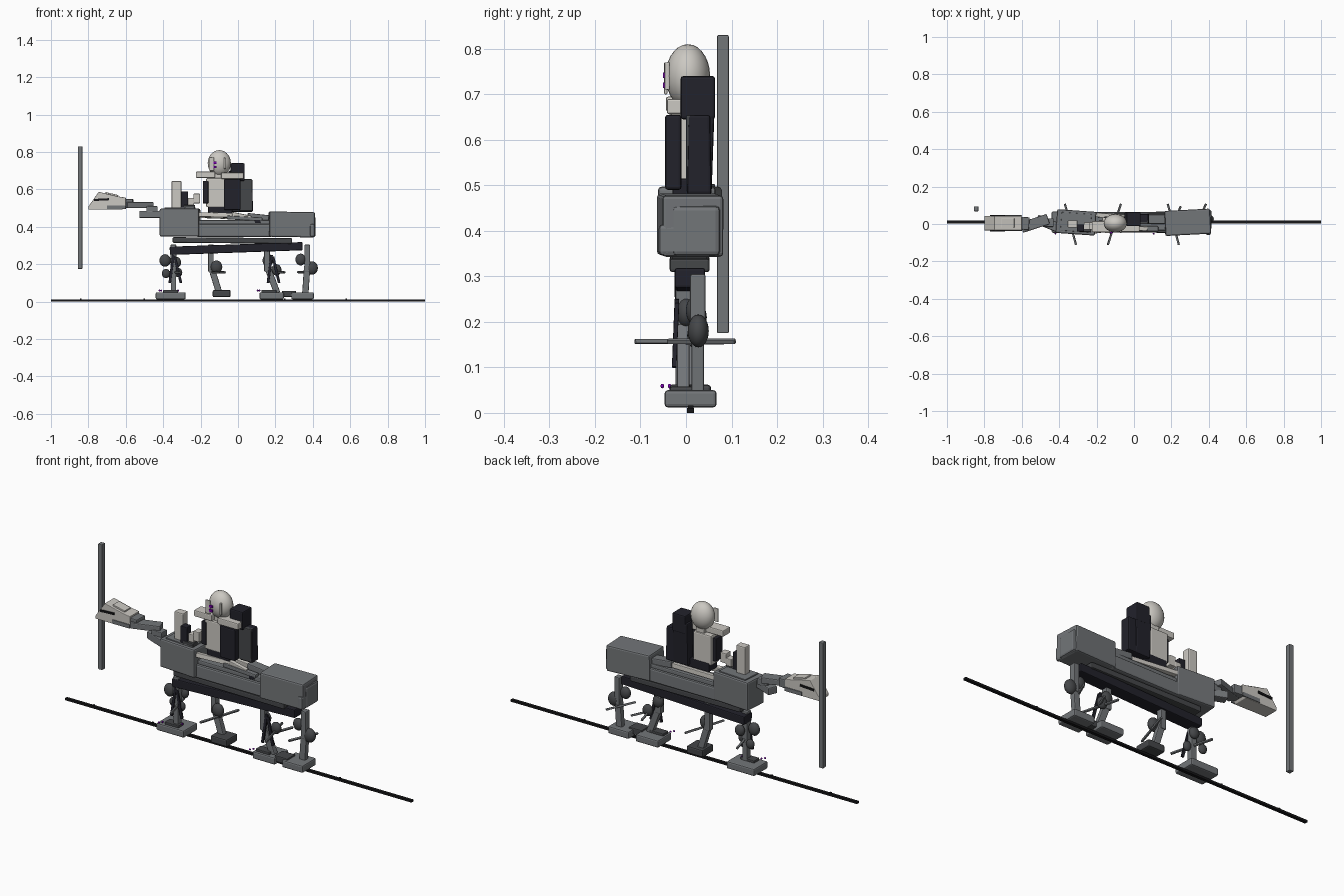
import bpy, bmesh, math
from mathutils import Vector, Matrix


def mat(name, r, g, b):
    m = bpy.data.materials.new(name)
    m.diffuse_color = (r, g, b, 1)
    return m


GREY = mat("steel grey", 0.17, 0.18, 0.19)
LIGHT = mat("bone white", 0.60, 0.58, 0.54)
DARK = mat("dark navy", 0.016, 0.016, 0.024)
BLACK = mat("black", 0.008, 0.008, 0.009)
CHAR = mat("charcoal", 0.06, 0.063, 0.067)
PURPLE = mat("purple", 0.20, 0.0, 0.45)


def finish(bm, name, material, bevel=0.0, smooth=False):
    bmesh.ops.recalc_face_normals(bm, faces=bm.faces)
    me = bpy.data.meshes.new(name)
    for f in bm.faces:
        f.smooth = smooth
    bm.to_mesh(me)
    bm.free()
    me.materials.append(material)
    ob = bpy.data.objects.new(name, me)
    bpy.context.collection.objects.link(ob)
    if bevel:
        b = ob.modifiers.new("bevel", "BEVEL")
        b.width, b.segments = bevel, 2
    return ob


def box(name, x, y, z, material, bevel=0.005, ry=0, rz=0, rx=0, taper=1.0):
    """Box from (min, max) ranges, turned in degrees; taper narrows the top."""
    size = [r[1] - r[0] for r in (x, y, z)]
    mid = Vector([(r[0] + r[1]) / 2 for r in (x, y, z)])
    bm = bmesh.new()
    bmesh.ops.create_cube(bm, size=1)
    for v in bm.verts:
        k = taper if v.co.z > 0 else 1
        v.co = Vector((v.co.x * size[0] * k, v.co.y * size[1] * k, v.co.z * size[2]))
    turn = (Matrix.Rotation(math.radians(rz), 4, 'Z') @ Matrix.Rotation(math.radians(ry), 4, 'Y')
            @ Matrix.Rotation(math.radians(rx), 4, 'X'))
    bmesh.ops.transform(bm, matrix=Matrix.Translation(mid) @ turn, verts=bm.verts)
    return finish(bm, name, material, bevel)


def ball(name, centre, radii, material):
    bm = bmesh.new()
    bmesh.ops.create_uvsphere(bm, u_segments=24, v_segments=14, radius=1)
    for v in bm.verts:
        v.co = Vector([v.co[i] * radii[i] + centre[i] for i in range(3)])
    return finish(bm, name, material, smooth=True)


def bar(name, a, b, width, material, depth=None):
    """Square bar between two points."""
    a, b = Vector(a), Vector(b)
    d = b - a
    bm = bmesh.new()
    bmesh.ops.create_cube(bm, size=1)
    for v in bm.verts:
        v.co = Vector((v.co.x * width, v.co.y * (depth or width), v.co.z * d.length))
    q = Vector((0, 0, 1)).rotation_difference(d).to_matrix().to_4x4()
    bmesh.ops.transform(bm, matrix=Matrix.Translation((a + b) / 2) @ q, verts=bm.verts)
    return finish(bm, name, material, min(width, depth or width) * 0.15)


def prism(name, profile, y0, y1, material, bevel=0.003):
    bm = bmesh.new()
    f = bm.faces.new([bm.verts.new((x, y0, z)) for x, z in profile])
    ext = bmesh.ops.extrude_face_region(bm, geom=[f])
    for v in ext["geom"]:
        if isinstance(v, bmesh.types.BMVert):
            v.co.y = y1
    return finish(bm, name, material, bevel)


# ground rail and free standing pole
box("rail", (-1, 1), (0.002, 0.018), (0, 0.011), BLACK, 0)
for i, x in enumerate((-0.84, -0.5, 0.25, 0.58)):
    box(f"rail_stud_{i}", (x - 0.004, x + 0.004), (0.004, 0.016), (0.01, 0.016), BLACK, 0)
box("pole", (-0.856, -0.832), (0.068, 0.094), (0.175, 0.83), GREY, 0.003)

# mount body
box("chest", (-0.415, -0.205), (-0.055, 0.072), (0.348, 0.497), GREY, 0.008, rz=-4)
box("chest_strip", (-0.39, -0.23), (-0.04, 0.058), (0.495, 0.503), GREY, 0.002, rz=-4)
box("barrel", (-0.22, 0.18), (-0.046, 0.064), (0.345, 0.415), GREY, 0.008)
box("rump", (0.165, 0.408), (-0.058, 0.076), (0.345, 0.48), GREY, 0.008, rz=3, ry=1)
box("rump_plate", (0.39, 0.415), (-0.03, 0.075), (0.345, 0.455), GREY, 0.01)
box("rump_lower_plate", (0.385, 0.411), (-0.06, 0.03), (0.345, 0.415), GREY, 0.01)
box("belly", (-0.35, 0.29), (-0.036, 0.052), (0.312, 0.342), CHAR, 0.006, ry=0.5)
box("underplate", (-0.365, 0.345), (-0.025, 0.042), (0.262, 0.306), DARK, 0.005, ry=-2)

# saddle and seated thighs
box("saddle", (-0.21, 0.17), (-0.035, 0.055), (0.412, 0.436), GREY, 0.006)
box("saddle_rim", (-0.06, 0.13), (-0.04, -0.012), (0.435, 0.455), GREY, 0.005, ry=3)
bar("thigh_front", (-0.21, -0.038, 0.465), (-0.03, -0.015, 0.46), 0.024, LIGHT)
bar("thigh_back", (-0.21, 0.05, 0.46), (0.06, 0.03, 0.45), 0.024, LIGHT)
bar("shin", (-0.03, -0.022, 0.468), (0.07, -0.025, 0.448), 0.022, LIGHT)
box("saddle_clip", (0.09, 0.12), (-0.04, -0.02), (0.42, 0.44), DARK, 0.003)
box("saddle_back", (0.05, 0.165), (0.0, 0.05), (0.434, 0.468), GREY, 0.005, ry=6)

# neck and mount head
box("neck_lower", (-0.525, -0.40), (-0.022, 0.028), (0.447, 0.485), GREY, 0.005, rz=-22)
box("neck_upper", (-0.605, -0.455), (-0.025, 0.032), (0.50, 0.532), GREY, 0.005, rz=18)
box("neck_joint", (-0.49, -0.43), (-0.015, 0.03), (0.475, 0.51), GREY, 0.004)
box("head_rear", (-0.63, -0.56), (-0.03, 0.038), (0.502, 0.548), GREY, 0.005, rz=-4)
prism("mount_head", [(-0.80, 0.508), (-0.80, 0.492), (-0.62, 0.492), (-0.60, 0.515),
                     (-0.60, 0.556), (-0.64, 0.562), (-0.745, 0.587)], -0.034, 0.043, LIGHT)
for side, y in (("front", -0.035), ("back", 0.044)):
    box(f"cheek_{side}", (-0.70, -0.60), (y - 0.003, y + 0.003), (0.495, 0.515), GREY, 0.001)
    box(f"eye_slot_{side}", (-0.77, -0.69), (y - 0.004, y + 0.004), (0.54, 0.551), BLACK, 0, ry=-3)
box("brow", (-0.71, -0.64), (-0.02, 0.03), (0.566, 0.578), LIGHT, 0.002, ry=13)

# posts and boxes on the chest
box("chest_post", (-0.355, -0.302), (-0.02, 0.02), (0.495, 0.645), LIGHT, 0.005)
box("dark_post", (-0.305, -0.267), (-0.04, -0.002), (0.495, 0.59), DARK, 0.004)
box("grip", (-0.268, -0.235), (-0.03, 0.01), (0.515, 0.555), LIGHT, 0.004)
box("hand", (-0.238, -0.203), (-0.03, 0.01), (0.525, 0.577), LIGHT, 0.004)
box("grip_base", (-0.29, -0.23), (-0.042, -0.005), (0.495, 0.516), CHAR, 0.003)

# rider torso, shoulders and coat
box("torso", (-0.17, -0.065), (-0.034, 0.036), (0.505, 0.66), LIGHT, 0.006)
box("hips", (-0.16, -0.03), (-0.03, 0.04), (0.47, 0.515), DARK, 0.005)
box("lapel", (-0.188, -0.158), (-0.036, 0.02), (0.525, 0.645), DARK, 0.004)
box("shoulder_left", (-0.225, -0.122), (-0.044, 0.015), (0.662, 0.695), LIGHT, 0.005)
box("shoulder_right", (-0.09, 0.03), (-0.042, 0.015), (0.656, 0.69), LIGHT, 0.005)
box("neck", (-0.125, -0.075), (-0.02, 0.028), (0.65, 0.70), LIGHT, 0.004)
box("coat_front", (-0.076, 0.014), (-0.046, -0.01), (0.49, 0.655), DARK, 0.006)
box("coat_back", (-0.05, 0.035), (0.012, 0.06), (0.48, 0.70), DARK, 0.006, rx=-2)
box("coat_collar", (-0.04, 0.036), (-0.012, 0.064), (0.645, 0.74), DARK, 0.006)
box("coat_side", (0.01, 0.08), (0.002, 0.056), (0.48, 0.655), DARK, 0.006, taper=0.9)
box("coat_seam", (0.0, 0.075), (0.0, 0.022), (0.485, 0.655), CHAR, 0.004)

# rider head with face plates
ball("rider_head", (-0.1, 0.004, 0.74), (0.062, 0.049, 0.07), LIGHT)
box("face_plate", (-0.155, -0.128), (-0.048, -0.041), (0.70, 0.77), LIGHT, 0.002)
box("face_plate_right", (-0.075, -0.066), (-0.047, -0.036), (0.71, 0.77), LIGHT, 0.002)
for i, z in enumerate((0.742, 0.72)):
    box(f"eye_{i}", (-0.132, -0.114), (-0.051, -0.044), (z - 0.006, z + 0.006), PURPLE, 0)


# legs: post top, post foot, foot range, colour, knee balls (x, y, z, radius)
legs = [
    ("fore_a", -0.345, -0.345, -0.006, (-0.44, -0.28), GREY,
     [(-0.39, -0.005, 0.22, 0.03), (-0.33, 0.027, 0.21, 0.026), (-0.385, 0.02, 0.15, 0.022),
      (-0.32, -0.01, 0.155, 0.022)]),
    ("fore_b", -0.145, -0.10, 0.018, (-0.135, -0.04), CHAR, [(-0.115, 0.0, 0.185, 0.031)]),
    ("hind_a", 0.155, 0.21, -0.006, (0.115, 0.245), GREY,
     [(0.16, 0.0, 0.22, 0.029), (0.205, 0.022, 0.17, 0.027)]),
    ("hind_b", 0.37, 0.36, 0.026, (0.285, 0.405), GREY,
     [(0.395, 0.027, 0.18, 0.032), (0.335, 0.02, 0.225, 0.028)]),
]
for name, xt, xf, y, foot, colour, knees in legs:
    bar(f"{name}_thigh", (xt, y, 0.305), (xt, y, 0.16), 0.034, GREY, 0.03)
    bar(f"{name}_shin", (xt, y, 0.19), (xf, y, 0.045), 0.034, GREY, 0.028)
    half = 0.057 if colour is GREY else 0.045
    lift = 0 if colour is GREY else 0.012
    box(f"{name}_foot", foot, (0.01 - half, 0.01 + half), (0.012 + lift, 0.05 + lift), colour, 0.007)
    for i, (kx, ky, kz, r) in enumerate(knees):
        ball(f"{name}_knee_{i}", (kx, ky, kz), (r, r * 0.72, r * 1.12), CHAR)
box("hind_spare_foot", (0.235, 0.31), (-0.036, 0.03), (0.025, 0.058), CHAR, 0.005)

# slanted cross rods through the knees
for i, (xa, xb) in enumerate(((-0.31, -0.37), (-0.14, -0.07), (0.24, 0.18), (0.32, 0.385))):
    ya = -0.112 if i < 3 else -0.04
    bar(f"cross_rod_{i}", (xa, ya, 0.157), (xb, 0.108, 0.157), 0.01, GREY)
bar("stub_rod", (0.21, 0.0, 0.155), (0.25, 0.095, 0.157), 0.01, GREY)

# dark straps and purple toe dots on the leading legs
for n, x in (("fore", -0.35), ("hind", 0.175)):
    bar(f"{n}_strap_a", (x - 0.015, -0.026, 0.1), (x + 0.005, -0.02, 0.25), 0.014, DARK, 0.01)
    bar(f"{n}_strap_b", (x + 0.045, -0.026, 0.1), (x + 0.012, -0.02, 0.24), 0.014, DARK, 0.01)
    box(f"{n}_instep", (x - 0.05, x + 0.03), (-0.035, 0.01), (0.04, 0.062), CHAR, 0.004)
    for i, (dx, dy) in enumerate(((-0.07, -0.052), (-0.06, -0.036), (0.03, -0.003))):
        ball(f"{n}_toe_dot_{i}", (x + dx, dy, 0.059), (0.005, 0.004, 0.005), PURPLE)
